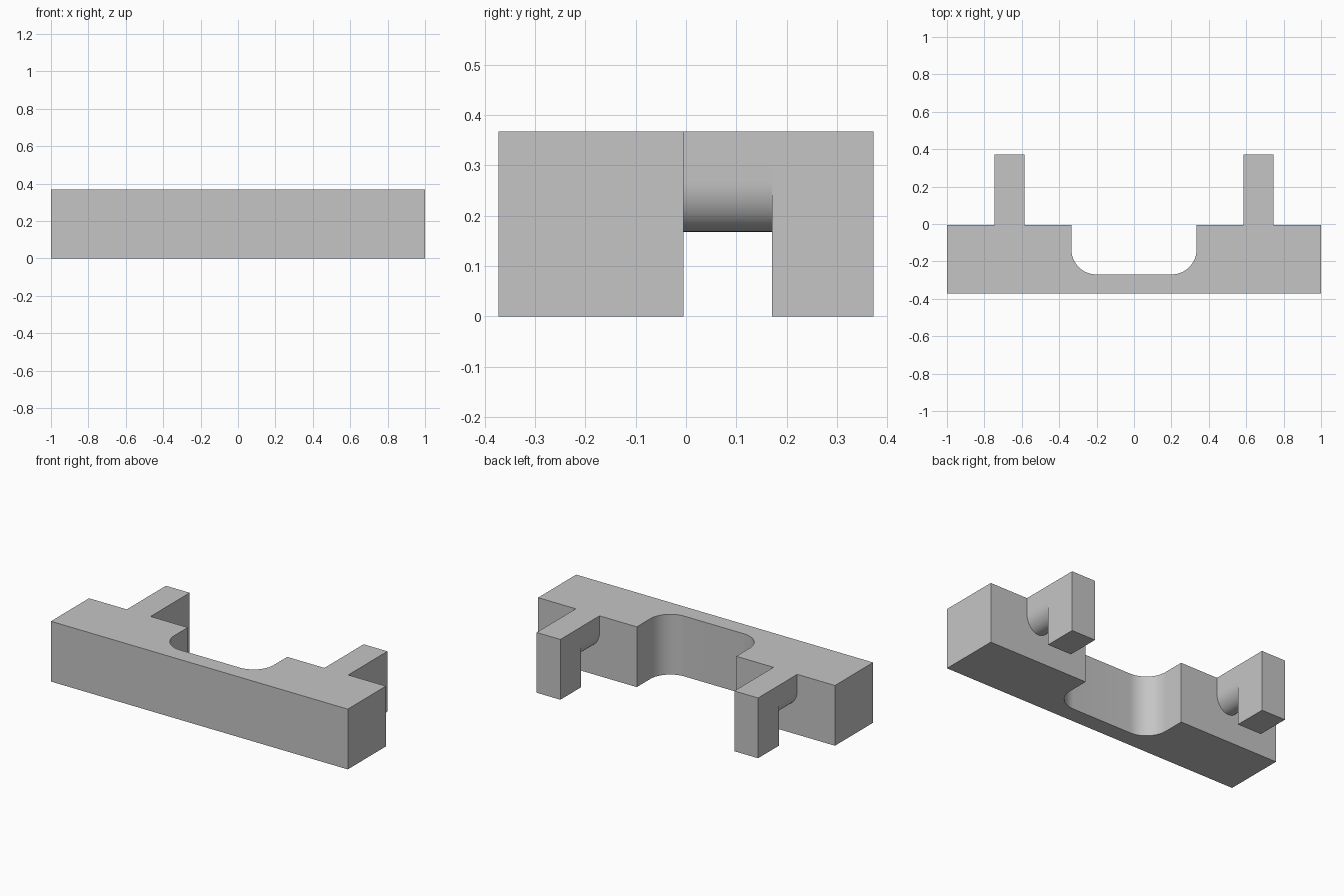
import bpy, bmesh, math
from mathutils import Vector

cube = bpy.data.objects.get("Cube")
if cube:
    bpy.data.objects.remove(cube, do_unlink=True)

grey = bpy.data.materials.new("plain grey")
GREY = (0.56, 0.56, 0.56, 1)
grey.diffuse_color = GREY
grey.use_nodes = True
grey.node_tree.nodes["Principled BSDF"].inputs["Base Color"].default_value = GREY


def arc(cx, cy, rx, ry, start, end, steps=16):
    """Points along an elliptical arc, angles in degrees."""
    angles = [math.radians(start + (end - start) * i / steps) for i in range(steps + 1)]
    return [(cx + rx * math.cos(a), cy + ry * math.sin(a)) for a in angles]


def prism(name, points, direction):
    """Extrude a closed outline of 3D points along a direction."""
    bm = bmesh.new()
    face = bm.faces.new([bm.verts.new(p) for p in points])
    result = bmesh.ops.extrude_face_region(bm, geom=[face])
    moved = [v for v in result["geom"] if isinstance(v, bmesh.types.BMVert)]
    bmesh.ops.translate(bm, verts=moved, vec=Vector(direction))
    bmesh.ops.recalc_face_normals(bm, faces=bm.faces)
    mesh = bpy.data.meshes.new(name)
    bm.to_mesh(mesh)
    bm.free()
    mesh.materials.append(grey)
    obj = bpy.data.objects.new(name, mesh)
    bpy.context.collection.objects.link(obj)
    bpy.ops.object.select_all(action="DESELECT")
    bpy.context.view_layer.objects.active = obj
    obj.select_set(True)
    bpy.ops.object.shade_smooth_by_angle(angle=math.radians(30))
    return obj


HEIGHT = 0.367
FRONT, BACK, TIP = -0.372, -0.005, 0.372

# Main bar with a round-cornered recess in its back
RECESS, FLOOR, R = 0.335, -0.27, 0.135
outline = [(-1, FRONT), (1, FRONT), (1, BACK), (RECESS, BACK)]
outline += arc(RECESS - R, FLOOR + R, R, R, 0, -90)
outline += arc(R - RECESS, FLOOR + R, R, R, -90, -180)
outline += [(-RECESS, BACK), (-1, BACK)]
prism("main_bar", [(x, y, 0) for x, y in outline], (0, 0, HEIGHT))

# Hooks on the back: a round-bottomed arm and a hanging square leg
HALF, LEG_Y, SPRING, DROP = 0.08, 0.171, 0.268, 0.1
for side, sign in (("left", 1), ("right", -1)):
    cx = sign * 0.666
    section = [(cx + HALF, HEIGHT), (cx - HALF, HEIGHT)]
    section += arc(cx, SPRING, HALF, DROP, 180, 360, 32)
    prism(side + "_arm", [(x, BACK, z) for x, z in section], (0, LEG_Y - BACK, 0))
    foot = [(cx - HALF, LEG_Y, 0), (cx + HALF, LEG_Y, 0),
            (cx + HALF, TIP, 0), (cx - HALF, TIP, 0)]
    prism(side + "_leg", foot, (0, 0, HEIGHT))
